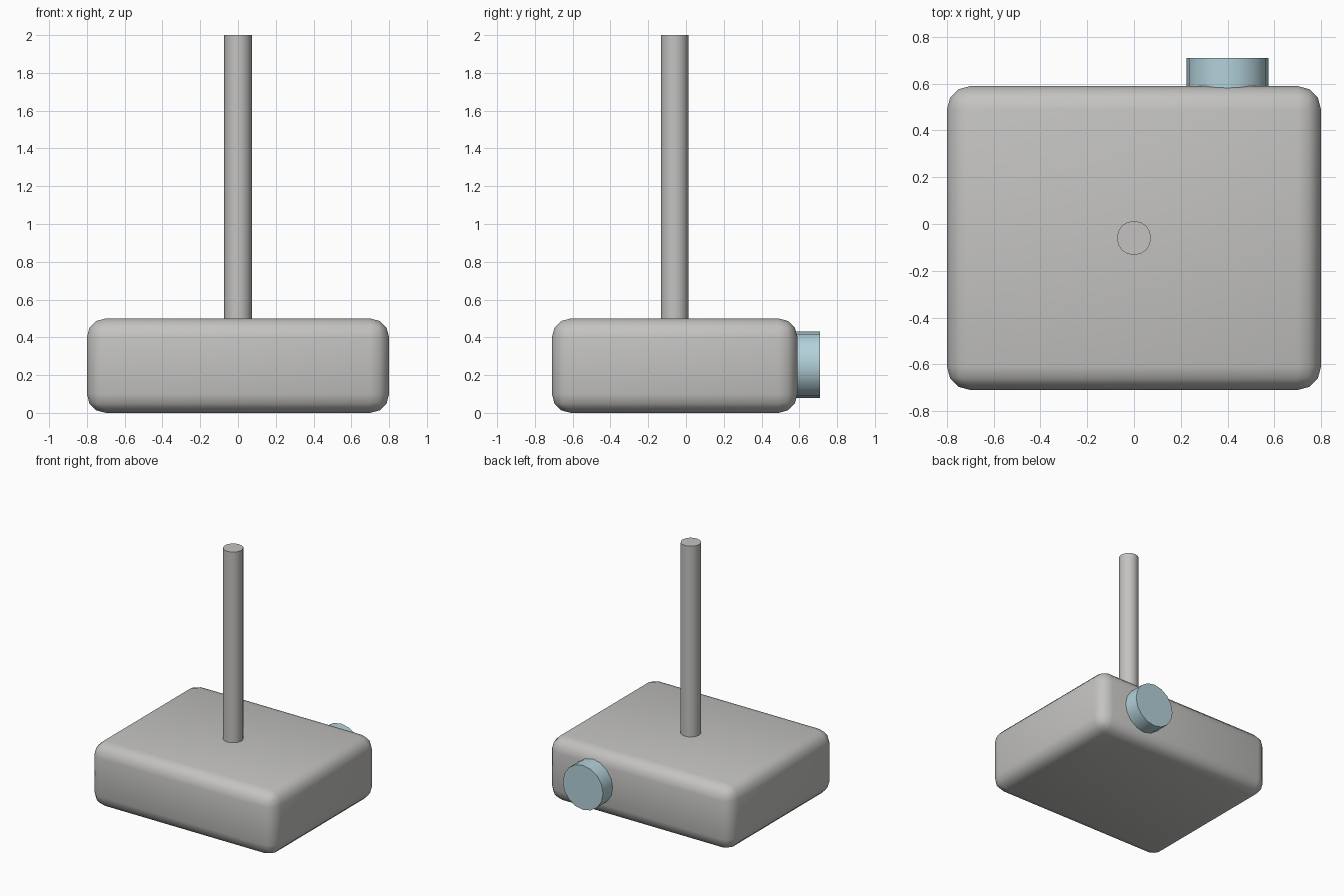
import bpy
import math

cube = bpy.data.objects.get("Cube")
if cube:
    bpy.data.objects.remove(cube, do_unlink=True)


def material(name, colour):
    mat = bpy.data.materials.new(name)
    mat.use_nodes = True
    mat.diffuse_color = colour
    mat.node_tree.nodes["Principled BSDF"].inputs["Base Color"].default_value = colour
    return mat


def finish(obj, name, mat):
    obj.name = obj.data.name = name
    obj.data.materials.append(mat)
    return obj


def cylinder(name, mat, radius, depth, location, rotation=(0, 0, 0)):
    bpy.ops.mesh.primitive_cylinder_add(vertices=16, radius=radius, depth=depth,
                                        location=location, rotation=rotation)
    obj = finish(bpy.context.object, name, mat)
    bpy.ops.object.shade_smooth_by_angle(angle=math.radians(35))
    return obj


grey = material("warm grey", (0.55, 0.545, 0.53, 1))
blue = material("pale blue", (0.45, 0.64, 0.70, 1))

# Rounded block forming the base
bpy.ops.mesh.primitive_cube_add(size=1, location=(0, -0.06, 0.25))
base = finish(bpy.context.object, "base_block", grey)
base.scale = (1.6, 1.3, 0.5)
bpy.ops.object.transform_apply(location=False, rotation=False, scale=True)
bevel = base.modifiers.new("rounded edges", "BEVEL")
bevel.width = 0.1
bevel.segments = 3
bpy.ops.object.shade_smooth()

# Upright rod, sunk a little into the base
cylinder("upright_rod", grey, 0.073, 1.55, (0, -0.06, 1.225))

# Round knob on the back
cylinder("back_knob", blue, 0.175, 0.26, (0.4, 0.58, 0.255), (math.pi / 2, 0, 0))
